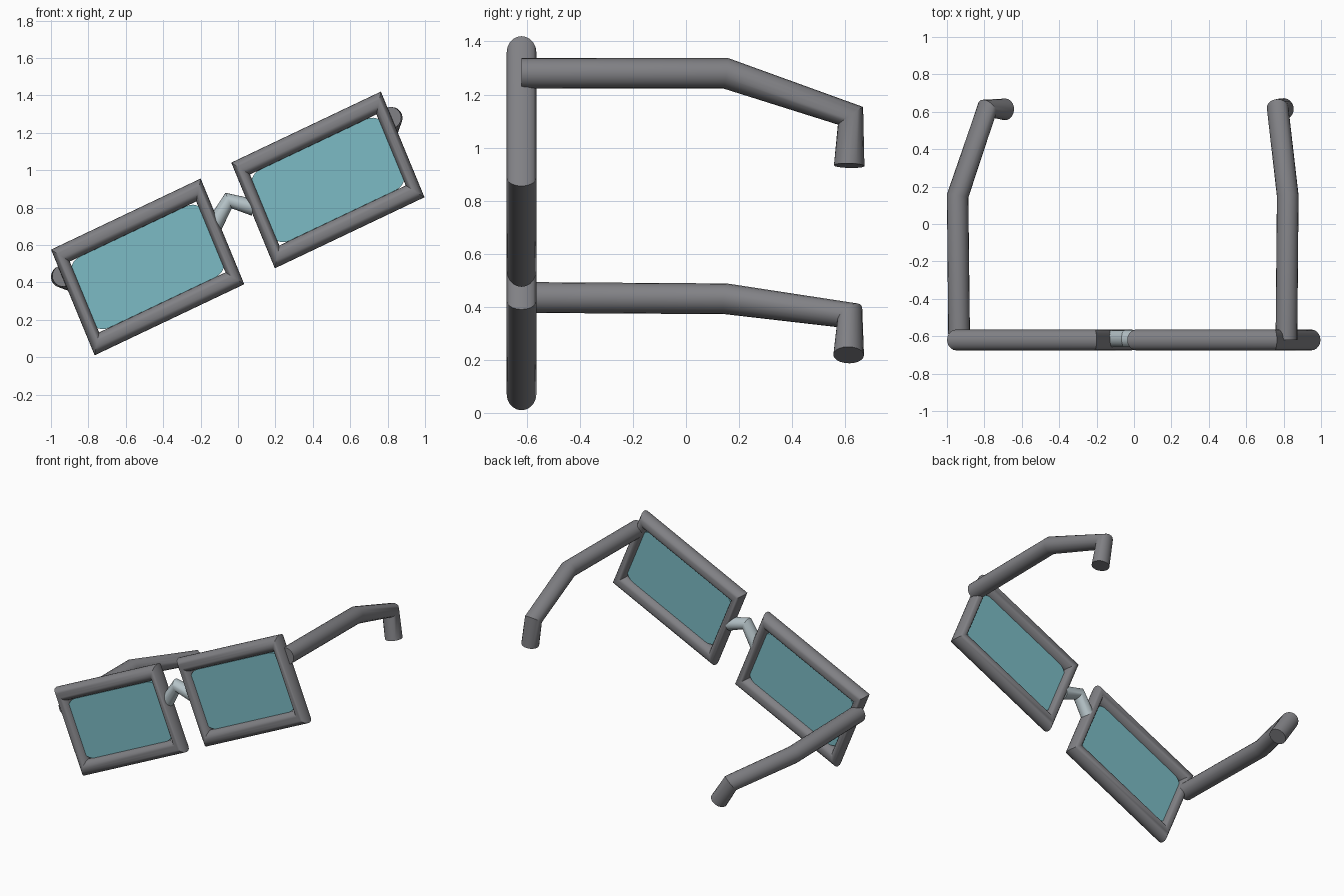
import bpy, bmesh, math
from mathutils import Vector as V

if "Cube" in bpy.data.objects:
    bpy.data.objects.remove(bpy.data.objects["Cube"])

SIDES = 20


def material(name, rgb):
    m = bpy.data.materials.new(name)
    m.diffuse_color = (*rgb, 1)
    m.use_nodes = True
    m.node_tree.nodes["Principled BSDF"].inputs["Base Color"].default_value = m.diffuse_color
    return m


grey = material("dark grey", (0.22, 0.22, 0.235))
silver = material("pale silver", (0.46, 0.54, 0.57))
teal = material("teal glass", (0.2, 0.5, 0.56))


def finish(name, bm, mat):
    bmesh.ops.recalc_face_normals(bm, faces=bm.faces)
    me = bpy.data.meshes.new(name)
    bm.to_mesh(me)
    bm.free()
    me.materials.append(mat)
    ob = bpy.data.objects.new(name, me)
    bpy.context.collection.objects.link(ob)
    bpy.ops.object.select_all(action='DESELECT')
    ob.select_set(True)
    bpy.context.view_layer.objects.active = ob
    bpy.ops.object.shade_smooth_by_angle(angle=math.radians(30))
    return ob


def skin(name, discs, mat, closed=False):
    """Join elliptical discs (centre, half axis, half axis) into a tube."""
    bm = bmesh.new()
    rings = []
    for c, a, b in discs:
        angles = [2 * math.pi * i / SIDES for i in range(SIDES)]
        rings.append([bm.verts.new(c + a * math.cos(t) + b * math.sin(t)) for t in angles])
    pairs = list(zip(rings, rings[1:]))
    if closed:
        pairs.append((rings[-1], rings[0]))
    else:
        bm.faces.new(rings[0])
        bm.faces.new(rings[-1])
    for r, s in pairs:
        for i in range(SIDES):
            j = (i + 1) % SIDES
            bm.faces.new((r[i], r[j], s[j], s[i]))
    return finish(name, bm, mat)


def tube(name, path, radius, mat):
    """Sweep a circle along a bent path, with a tilted disc at each bend."""
    pts = [V(p) for p in path]
    dirs = [(q - p).normalized() for p, q in zip(pts, pts[1:])]
    n = V((0, 0, 1)) if abs(dirs[0].z) < 0.5 else V((0, 1, 0))
    discs = []
    for i, p in enumerate(pts):
        t = (dirs[max(i - 1, 0)] + dirs[min(i, len(dirs) - 1)]).normalized()
        n = (n - t * n.dot(t)).normalized()
        discs.append((p, n * radius, t.cross(n) * radius))
    return skin(name, discs, mat)


# Each rim is a tilted, slightly skewed rectangle; u runs along it, v up it
U, W = V((0.4, 0, 0.19)), V((-0.1165, 0, 0.2825))
LENS_U, LENS_V = V((0.352, 0, 0.167)), V((-0.0785, 0, 0.19))
FRONT_Y = -0.62


def rim(name, centre):
    discs = []
    for a, b in ((-1, 1), (1, 1), (1, -1), (-1, -1)):
        outer = centre + U * a + W * b
        inner = centre + U * (a * 0.845) + W * (b * 0.672)
        discs.append(((outer + inner) / 2, (outer - inner) / 2, V((0, 0.056, 0))))
    skin(name, discs, grey, closed=True)


def lens(name, centre):
    bm = bmesh.new()
    ru, rv = 0.19, 0.33          # corner rounding as a share of each half side
    verts = []
    for k, (a, b) in enumerate(((1, 1), (-1, 1), (-1, -1), (1, -1))):
        for i in range(7):
            t = math.pi / 2 * (k + i / 6)
            p = LENS_U * (a * (1 - ru) + ru * math.cos(t)) + LENS_V * (b * (1 - rv) + rv * math.sin(t))
            verts.append(bm.verts.new(centre + p + V((0, -0.012, 0))))
    face = bm.faces.new(verts)
    ext = bmesh.ops.extrude_face_region(bm, geom=[face])
    bmesh.ops.translate(bm, vec=(0, 0.024, 0),
                        verts=[g for g in ext["geom"] if isinstance(g, bmesh.types.BMVert)])
    finish(name, bm, teal)


for side, centre in (("left", V((-0.483, FRONT_Y, 0.4825))), ("right", V((0.4805, FRONT_Y, 0.9475)))):
    rim(side + "_rim", centre)
    lens(side + "_lens", centre)

# Nose bridge
tube("nose_bridge", [(-0.13, -0.613, 0.70), (-0.05, -0.613, 0.837), (0.085, -0.613, 0.80)], 0.045, silver)

# Temple arms, bent down at the ears
tube("left_arm", [(-0.935, -0.60, 0.435), (-0.943, 0.15, 0.43),
                  (-0.785, 0.617, 0.367), (-0.69, 0.613, 0.218)], 0.058, grey)
tube("right_arm", [(0.815, -0.62, 1.28), (0.822, 0.15, 1.28),
                   (0.768, 0.62, 1.12), (0.797, 0.615, 0.932)], 0.058, grey)
